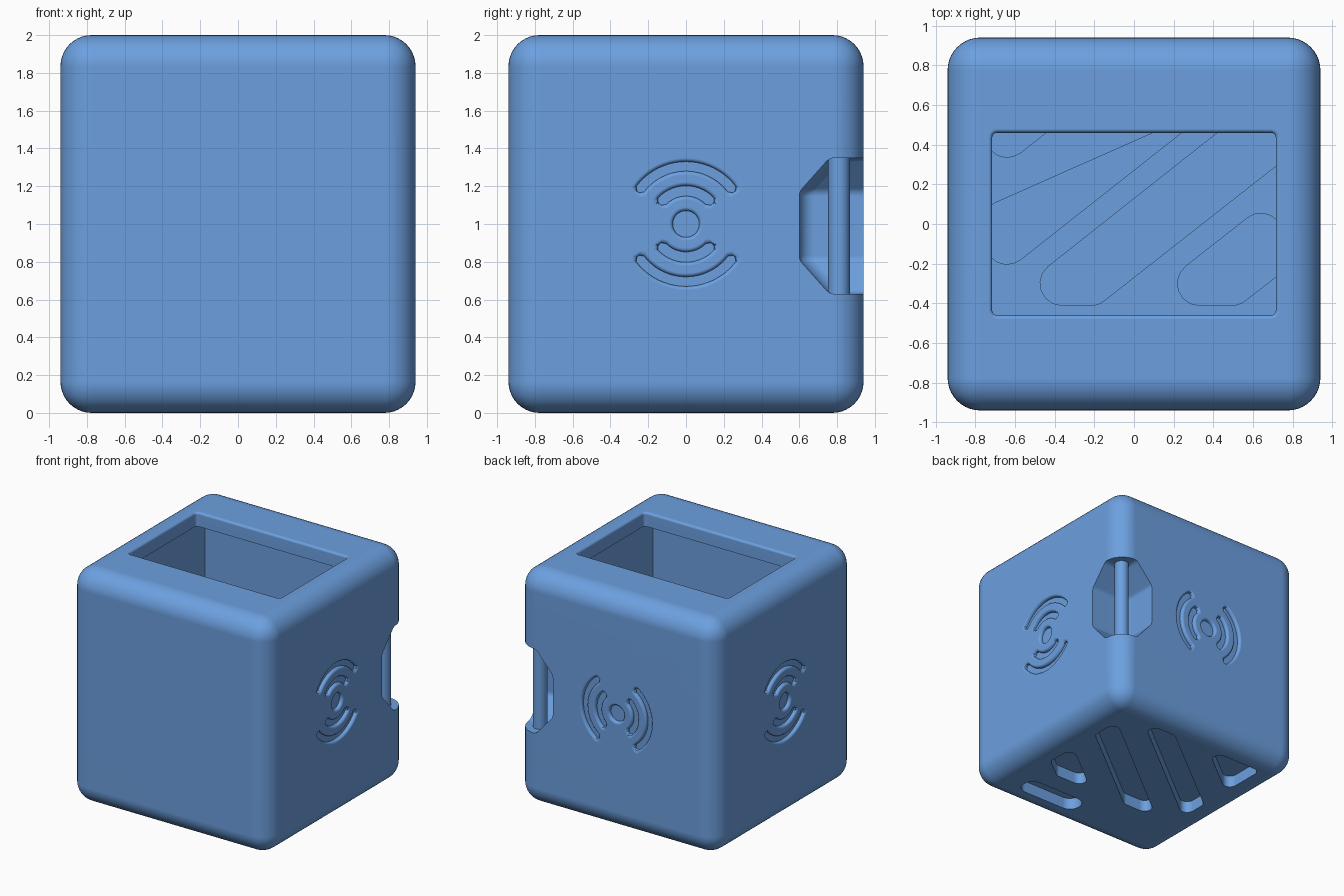
import bpy, bmesh, math
from mathutils import Matrix, Vector

if "Cube" in bpy.data.objects:
    bpy.data.objects.remove(bpy.data.objects["Cube"], do_unlink=True)

blue = bpy.data.materials.new("soft_blue")
blue.use_nodes = True
blue.diffuse_color = (0.15, 0.35, 0.74, 1)
blue.node_tree.nodes["Principled BSDF"].inputs["Base Color"].default_value = blue.diffuse_color

HALF, TOP = 0.94, 2.0


def make_object(name, bm):
    bmesh.ops.recalc_face_normals(bm, faces=bm.faces[:])
    mesh = bpy.data.meshes.new(name)
    bm.to_mesh(mesh)
    bm.free()
    mesh.materials.append(blue)
    ob = bpy.data.objects.new(name, mesh)
    bpy.context.collection.objects.link(ob)
    return ob


def loft(name, sections, matrix=Matrix()):
    """Closed solid through (outline, level) sections with equal point counts."""
    bm = bmesh.new()
    rings = [[bm.verts.new(matrix @ Vector((x, y, w))) for x, y in pts] for pts, w in sections]
    n = len(rings[0])
    for low, high in zip(rings, rings[1:]):
        for i in range(n):
            j = (i + 1) % n
            bm.faces.new((low[i], low[j], high[j], high[i]))
    bm.faces.new(rings[0])
    bm.faces.new(rings[-1])
    return make_object(name, bm)


def round_poly(points, radius, steps=6):
    """Polygon with every corner replaced by an arc."""
    pts, out = [Vector(p) for p in points], []
    for i, p in enumerate(pts):
        a, b = pts[i - 1] - p, pts[(i + 1) % len(pts)] - p
        half = a.angle(b) / 2
        reach = min(radius / math.tan(half), 0.7 * min(a.length, b.length))
        r = reach * math.tan(half)
        a, b = a.normalized(), b.normalized()
        centre = p + (a + b).normalized() * (r / math.sin(half))
        start, end = p + a * reach - centre, p + b * reach - centre
        turn = start.angle(end)
        for k in range(steps + 1):
            t = k / steps
            v = start * math.sin((1 - t) * turn) + end * math.sin(t * turn)
            out.append(centre + v / math.sin(turn))
    return out


def inset(points, d):
    """Counter-clockwise outline moved inwards by d."""
    out = []
    for i, p in enumerate(points):
        along = points[(i + 1) % len(points)] - points[i - 1]
        out.append(p + Vector((-along.y, along.x)).normalized() * d)
    return out


def rect(x0, x1, y0, y1, radius):
    return round_poly([(x0, y0), (x1, y0), (x1, y1), (x0, y1)], radius)


def rimmed(shape, depth, r):
    """Sections of a recess whose rim is rounded over by r."""
    levels = [(-depth, 0), (-r, 0), (-r / 2, 0.134 * r), (-0.13 * r, r / 2), (0, r), (0.05, r)]
    return [(shape(grow), w) for w, grow in levels]


def boolean(target, other, operation="DIFFERENCE"):
    mod = target.modifiers.new("shape", "BOOLEAN")
    mod.operation, mod.solver, mod.object = operation, "EXACT", other
    bpy.context.view_layer.objects.active = target
    bpy.ops.object.modifier_apply(modifier=mod.name)
    bpy.data.objects.remove(other, do_unlink=True)


def block(name, x, y, z, rounding=0):
    bm = bmesh.new()
    bmesh.ops.create_cube(bm, size=1)
    for v in bm.verts:
        for axis, (lo, hi) in enumerate((x, y, z)):
            v.co[axis] = lo if v.co[axis] < 0 else hi
    if rounding:
        bmesh.ops.bevel(bm, geom=bm.edges[:], offset=rounding, segments=10,
                        profile=0.5, affect="EDGES")
    return make_object(name, bm)


# Rounded outer shell and inner cavity
body = block("case_body", (-HALF, HALF), (-HALF, HALF), (0, TOP), 0.165)
boolean(body, block("cavity", (-0.76, 0.76), (-0.64, 0.64), (0.13, 1.88)))

# Top opening with a softened rim
opening = rimmed(lambda g: rect(-0.715 - g, 0.715 + g, -0.46 - g, 0.46 + g, 0.025 + g), 0.25, 0.02)
boolean(body, loft("opening", opening, Matrix.Translation((0, 0, TOP))))

# Corner notch with sloping floor and ceiling, inside its own housing
boolean(body, block("housing", (0.53, 0.83), (0.53, 0.83), (0.55, 1.43)), "UNION")
profile = round_poly([(1.0, 0.63), (0.76, 0.63), (0.6, 0.81),
                      (0.6, 1.17), (0.76, 1.35), (1.0, 1.35)], 0.06)
notch = [(rect(a, 1.2, a, 1.2, 0.08), z) for a, z in profile[7:35]]
boolean(body, loft("notch", notch))

# Diagonal slots: closed pockets underneath, shallow wider panels on the inner floor
slots = [
    [(-0.75, 0.22), (-0.01, 0.8), (-0.75, 0.8)],
    [(-0.75, -0.32), (0.67, 0.8), (0.18, 0.8), (-0.75, 0.07)],
    [(-0.68, -0.41), (-0.18, -0.41), (0.75, 0.32), (0.75, 0.72)],
    [(0.01, -0.41), (0.53, -0.41), (0.75, -0.24), (0.75, 0.17)],
]
for corners in slots:
    outline = round_poly(corners, 0.11)
    narrow = inset(outline, 0.05)
    boolean(body, loft("pocket", [(narrow, -0.05), (narrow, 0.1)]))
    inner = [Vector((p.x, min(p.y, 0.63))) for p in outline]
    if max(p.y for p in outline) > 0.63:
        # Panels stop at the cavity wall
        inner = [p for p in outline if p.y < 0.63]
    boolean(body, loft("floor_panel", [(inner, 0.12), (inner, 0.14)]))

# Grip slot beside the pockets
grip = rect(0.05, 0.63, -0.73, -0.54, 0.09)
boolean(body, loft("grip_slot", [(grip, -0.05), (grip, 0.1)]))


# Engraved wave emblems on three sides
def arc(inner, outer, spread, flip, g):
    inner, outer, spread = inner - g, outer + g, spread + g / outer
    soft, n, pts = 0.018, 20, []
    for r, end, way in ((outer, outer - soft, 1), (inner, inner + soft, -1)):
        s = spread - soft / r
        polar = [(r, -s + 2 * s * k / n) for k in range(n + 1)]
        polar = [(end, -spread)] + polar + [(end, spread)]
        pts += polar[::way]
    return [(r * math.sin(t + flip), r * math.cos(t + flip)) for r, t in pts]


def disc(g):
    return [((0.07 + g) * math.cos(k * math.pi / 16), (0.07 + g) * math.sin(k * math.pi / 16))
            for k in range(32)]


shapes = [disc]
for inner, outer, spread in ((0.148, 0.202, 0.92), (0.28, 0.33, 0.98)):
    for flip in (0, math.pi):
        shapes.append(lambda g, i=inner, o=outer, s=spread, f=flip: arc(i, o, s, f, g))

sides = [((0, 1, 0), (0, 0, 1), (1, 0, 0)),
         ((0, 0, 1), (1, 0, 0), (0, 1, 0)),
         ((0, -1, 0), (0, 0, 1), (-1, 0, 0))]
for u, v, w in sides:
    place = Matrix((u, v, w)).transposed().to_4x4()
    place.translation = Vector(w) * HALF + Vector((0, 0, 1))
    for shape in shapes:
        boolean(body, loft("wave", rimmed(shape, 0.03, 0.02), place))

# Upright strap bar across the notch
bm = bmesh.new()
bmesh.ops.create_cone(bm, cap_ends=True, segments=32, radius1=0.057, radius2=0.057, depth=0.76,
                      matrix=Matrix.Translation((0.81, 0.81, 0.99)))
bar = make_object("strap_bar", bm)

for ob in (body, bar):
    bpy.ops.object.select_all(action="DESELECT")
    ob.select_set(True)
    bpy.context.view_layer.objects.active = ob
    bpy.ops.object.shade_smooth_by_angle(angle=math.radians(32))
    ob.modifiers.new("clean_shading", "WEIGHTED_NORMAL").keep_sharp = True
